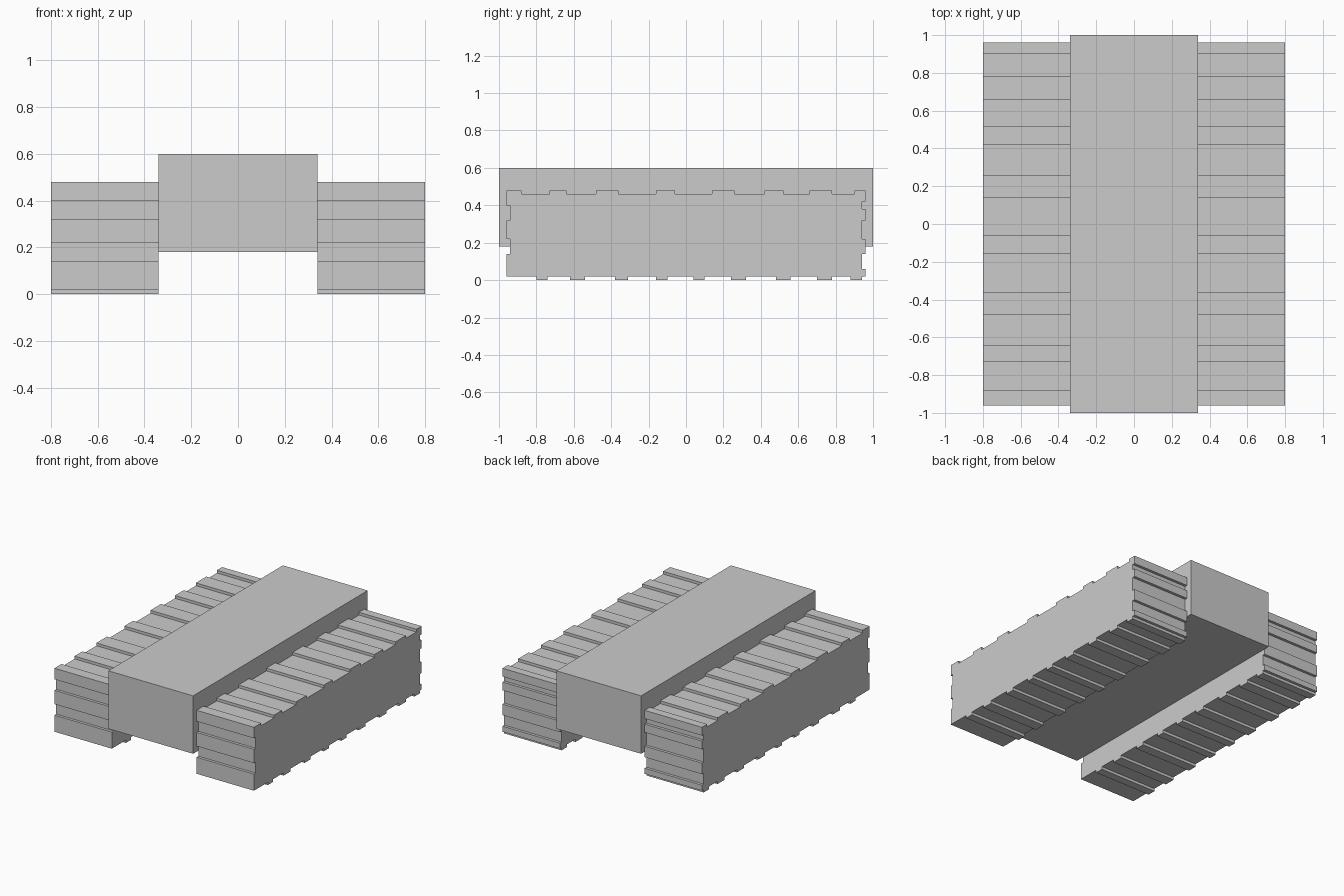
import bpy
import bmesh

cube = bpy.data.objects.get("Cube")
if cube:
    bpy.data.objects.remove(cube, do_unlink=True)

grey = bpy.data.materials.new("plain grey")
grey.use_nodes = True
colour = (0.6, 0.6, 0.6, 1)
grey.diffuse_color = colour
grey.node_tree.nodes["Principled BSDF"].inputs["Base Color"].default_value = colour


def extrude_profile(name, points, x0, x1):
    """Solid with a (y, z) outline swept from x0 to x1."""
    bm = bmesh.new()
    face = bm.faces.new([bm.verts.new((x0, y, z)) for y, z in points])
    swept = bmesh.ops.extrude_face_region(bm, geom=[face])
    verts = [g for g in swept["geom"] if isinstance(g, bmesh.types.BMVert)]
    bmesh.ops.translate(bm, verts=verts, vec=(x1 - x0, 0, 0))
    bmesh.ops.recalc_face_normals(bm, faces=bm.faces)
    mesh = bpy.data.meshes.new(name)
    bm.to_mesh(mesh)
    bm.free()
    mesh.materials.append(grey)
    obj = bpy.data.objects.new(name, mesh)
    bpy.context.collection.objects.link(obj)
    return obj


def stepped(breaks, high, low):
    """Run of (position, level) pairs that swaps level at each break."""
    run, level, other = [], high, low
    for b in breaks:
        run += [(b, level), (b, other)]
        level, other = other, level
    return run


# Hull between the tracks
extrude_profile("hull", [(-1, 0.18), (1, 0.18), (1, 0.6), (-1, 0.6)], -0.34, 0.34)

# Positions where the tread steps in or out on each side of the track
top = [-0.88, -0.73, -0.64, -0.48, -0.36, -0.16, -0.06,
       0.14, 0.26, 0.42, 0.52, 0.66, 0.78, 0.90]
rear = [0.42, 0.38, 0.32, 0.22, 0.14, 0.06]
bottom = [0.94, 0.88, 0.78, 0.70, 0.56, 0.48, 0.32, 0.24, 0.10, 0.04,
          -0.10, -0.16, -0.31, -0.38, -0.54, -0.62, -0.74, -0.80]
front = [0.14, 0.22, 0.32, 0.40]

outline = [(-0.96, 0.48)] + stepped(top, 0.48, 0.46) + [(0.96, 0.48)]
outline += [(y, z) for z, y in stepped(rear, 0.96, 0.94)] + [(0.96, 0.02)]
outline += stepped(bottom, 0.02, 0.0) + [(-0.96, 0.02)]
outline += [(y, z) for z, y in stepped(front, -0.96, -0.94)]

# Treaded tracks, one each side
for name, x0, x1 in (("left_track", 0.34, 0.8), ("right_track", -0.8, -0.34)):
    extrude_profile(name, outline, x0, x1)
